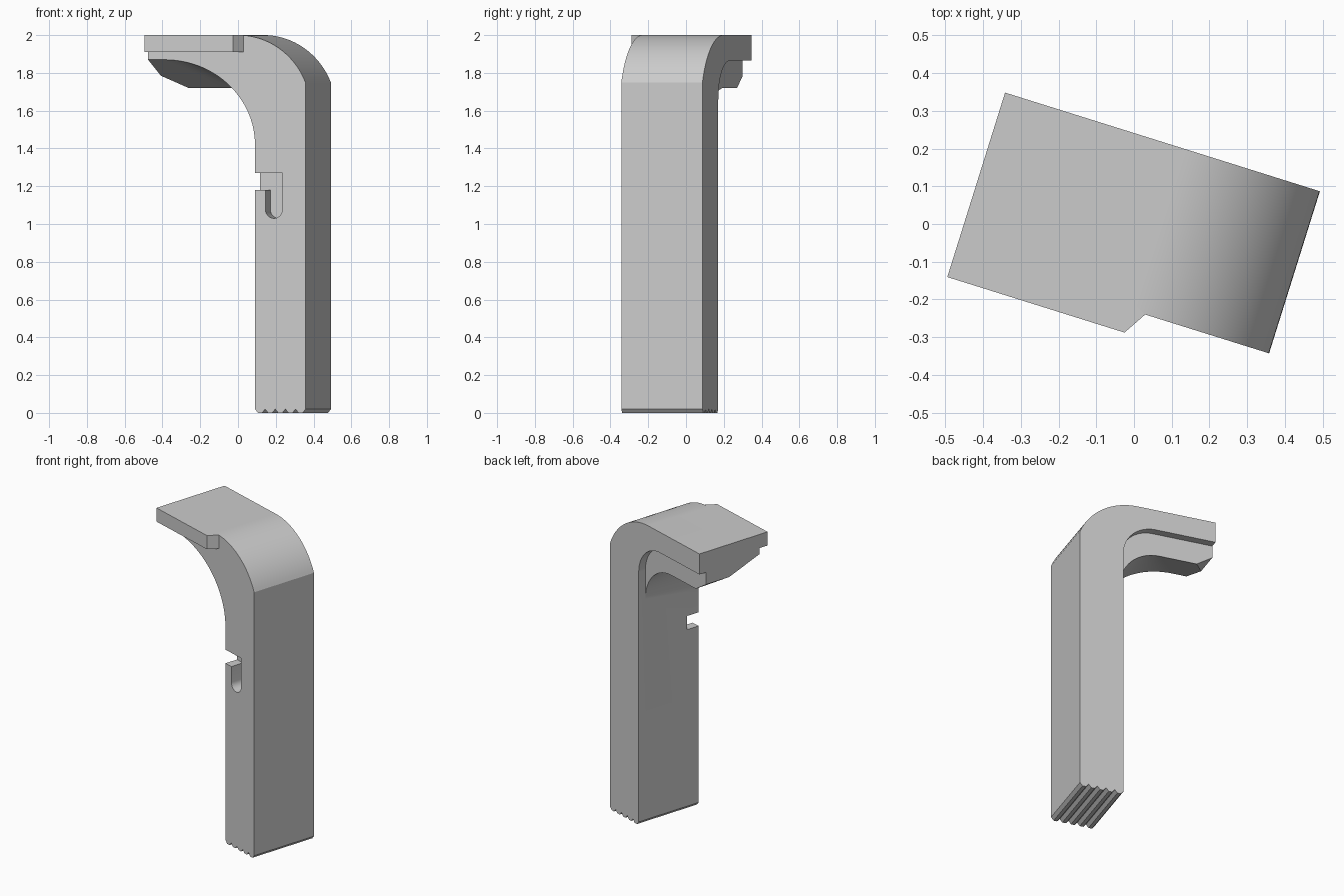
import bpy, bmesh, math
from mathutils import Vector

cube = bpy.data.objects.get("Cube")
if cube:
    bpy.data.objects.remove(cube, do_unlink=True)

TURN = math.radians(-17.4)          # whole part is turned about z
END, INNER, OUTER = -0.43, 0.163, 0.444
FRONT, STEP, BACK = -0.22, 0.18, 0.23

grey = bpy.data.materials.new("plain_grey")
grey.use_nodes = True
colour = (0.6, 0.6, 0.6, 1)
grey.diffuse_color = colour
grey.node_tree.nodes["Principled BSDF"].inputs["Base Color"].default_value = colour


def arc(cx, cz, rx, rz, a0, a1, n=24):
    angles = [math.radians(a0 + (a1 - a0) * i / n) for i in range(n + 1)]
    return [(cx + rx * math.cos(a), cz + rz * math.sin(a)) for a in angles]


def loft(name, sections):
    """Closed solid through rings of equal length."""
    bm = bmesh.new()
    rings = [[bm.verts.new(p) for p in ring] for ring in sections]
    n = len(rings[0])
    for a, b in zip(rings, rings[1:]):
        for i in range(n):
            j = (i + 1) % n
            bm.faces.new((a[i], a[j], b[j], b[i]))
    bm.faces.new(rings[0])
    bm.faces.new(rings[-1])
    bmesh.ops.remove_doubles(bm, verts=bm.verts, dist=1e-5)
    bmesh.ops.recalc_face_normals(bm, faces=bm.faces)
    mesh = bpy.data.meshes.new(name)
    bm.to_mesh(mesh)
    bm.free()
    mesh.materials.append(grey)
    obj = bpy.data.objects.new(name, mesh)
    obj.rotation_euler.z = TURN
    bpy.context.collection.objects.link(obj)
    return obj


def at_depth(profile, y):
    return [(x, y, z) for x, z in profile]


def combine(target, tool, operation):
    mod = target.modifiers.new(operation.lower(), 'BOOLEAN')
    mod.operation, mod.solver, mod.object = operation, 'EXACT', tool
    tool.hide_render = True
    bpy.context.view_layer.objects.active = target
    bpy.ops.object.modifier_apply(modifier=mod.name)
    bpy.data.objects.remove(tool, do_unlink=True)


# Serrated foot: five flat-tipped teeth
pitch = (OUTER - INNER) / 5
foot = [(OUTER, 0.02)]
for i in range(5):
    right = OUTER - i * pitch
    foot += [(right - 0.3 * pitch, 0), (right - 0.7 * pitch, 0), (right - pitch, 0.02)]

# Rounded shoulder, ending in a slight crease on the outer face
shoulder = arc(0.07, 1.597, 0.403, 0.403, 90, 22.3)


def bracket(start, underside, height):
    return foot + [(INNER, start)] + underside + [(END, height), (END, 2)] + shoulder


front = bracket(1.42, arc(-0.34, 1.42, INNER + 0.34, 0.45, 0, 90), 1.87)
rib = bracket(1.47, arc(-0.09, 1.47, INNER + 0.09, 0.25, 0, 90), 1.72)
back = bracket(1.47, arc(-0.045, 1.66, INNER + 0.045, 0.205, 0, 90), 1.865)

body = loft("hooked_post", [at_depth(front, FRONT), at_depth(rib, STEP),
                            at_depth(back, STEP), at_depth(back, BACK)])

# Sloped cut under the end of the rib
wedge = [(-0.5, 1.8305), (-0.25, 1.668), (-0.5, 1.668)]
combine(body, loft("end_cutter", [at_depth(wedge, y) for y in (-0.4, 0.4)]), 'DIFFERENCE')

# J-shaped slot in the front face
slot = [(0.1, 1.27), (0.1, 1.18), (0.221, 1.18)]
slot += arc(0.268, 1.077, 0.047, 0.047, 180, 360, 20) + [(0.315, 1.27)]
combine(body, loft("slot_cutter", [at_depth(slot, y) for y in (-0.4, -0.133)]), 'DIFFERENCE')

# Front lip along the top edge
lip = [(END, -0.282), (0.062, -0.282), (0.1, FRONT), (0.06, -0.2), (END, -0.2)]
combine(body, loft("front_lip", [[(x, y, z) for x, y in lip] for z in (1.91, 2)]), 'UNION')

bpy.ops.object.select_all(action='DESELECT')
body.select_set(True)
bpy.context.view_layer.objects.active = body
bpy.ops.object.shade_smooth_by_angle(angle=math.radians(14))
